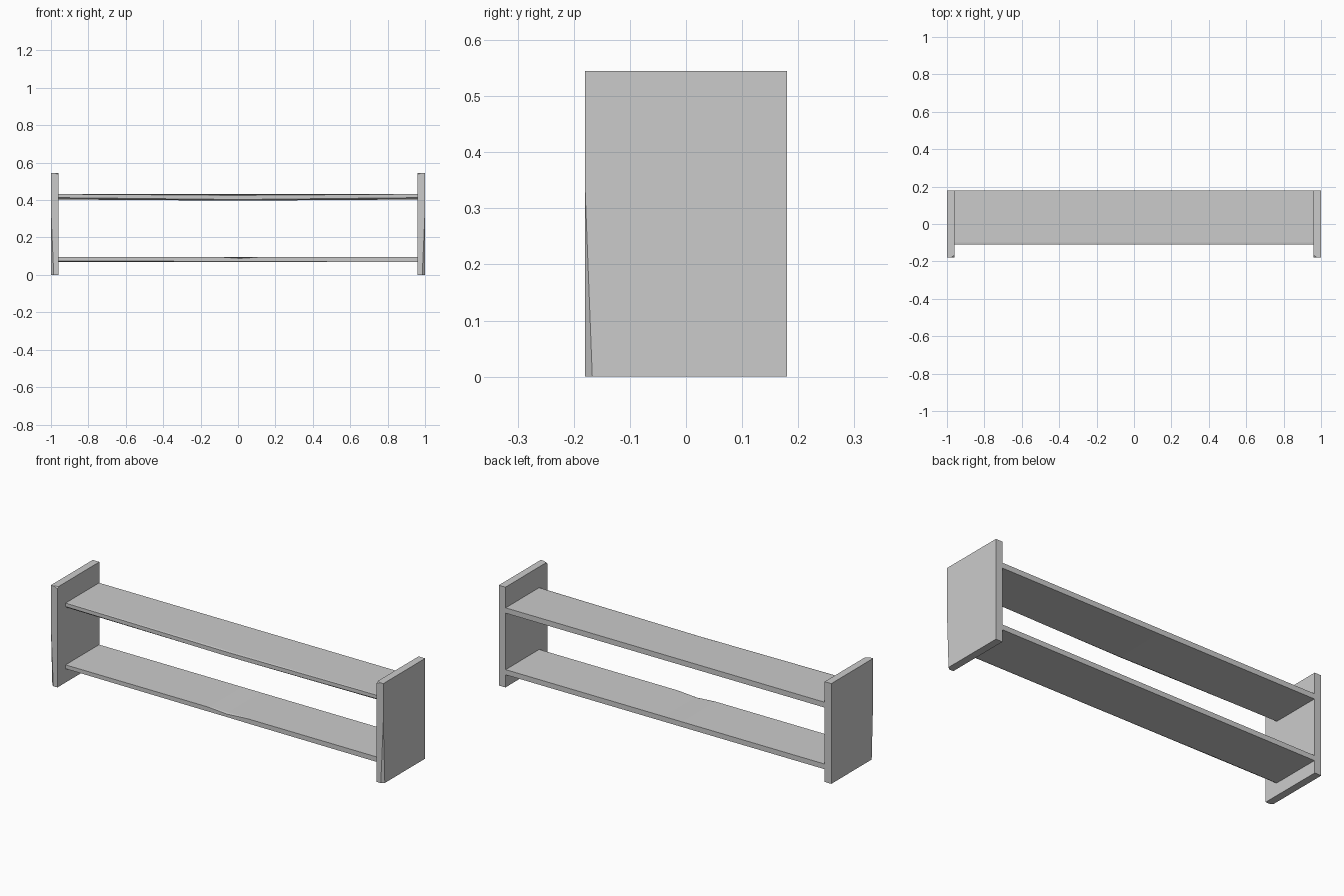
import bpy
import bmesh
from mathutils import Vector

cube = bpy.data.objects.get("Cube")
if cube:
    bpy.data.objects.remove(cube, do_unlink=True)

# One plain grey for the whole bench
grey = bpy.data.materials.new("plain grey")
grey.use_nodes = True
grey.diffuse_color = (0.6, 0.6, 0.6, 1)
bsdf = next(n for n in grey.node_tree.nodes if n.type == "BSDF_PRINCIPLED")
bsdf.inputs["Base Color"].default_value = grey.diffuse_color


def finish(name, bm):
    bmesh.ops.recalc_face_normals(bm, faces=bm.faces)
    mesh = bpy.data.meshes.new(name)
    bm.to_mesh(mesh)
    bm.free()
    mesh.materials.append(grey)
    obj = bpy.data.objects.new(name, mesh)
    bpy.context.scene.collection.objects.link(obj)
    return obj


def chip(bm, corner, a, b, c):
    """Slice off a corner along the plane through three points."""
    a, b, c = Vector(a), Vector(b), Vector(c)
    normal = (b - a).cross(c - a).normalized()
    if normal.dot(Vector(corner) - a) < 0:
        normal = -normal
    bmesh.ops.bisect_plane(bm, geom=bm.verts[:] + bm.edges[:] + bm.faces[:],
                           plane_co=a, plane_no=normal, clear_outer=True)
    edges = [e for e in bm.edges if e.is_boundary]
    bmesh.ops.holes_fill(bm, edges=edges, sides=0)


INNER, DEPTH, HEIGHT = 0.96, 0.18, 0.545


# End panels, with a long sliver off the outer front edge and a small top chip
def end_panel(name, side):
    bm = bmesh.new()
    bmesh.ops.create_cube(bm, size=1)
    for v in bm.verts:
        v.co = (INNER + (v.co.x + 0.5) * (1 - INNER),
                v.co.y * 2 * DEPTH, (v.co.z + 0.5) * HEIGHT)
    chip(bm, (1, -DEPTH, 0),
         (1, -0.167, 0), (0.985, -DEPTH, 0), (1, -DEPTH, 0.34))
    chip(bm, (INNER, -DEPTH, HEIGHT),
         (INNER, -0.167, HEIGHT), (0.98, -DEPTH, HEIGHT), (INNER, -DEPTH, 0.537))
    for v in bm.verts:
        v.co.x *= side
    finish(name, bm)


end_panel("left_end_panel", 1)
end_panel("right_end_panel", -1)


# Shelves lofted between stations: (x, front top drop, front bottom drop, bevel)
def shelf(name, bottom, top, stations):
    bm = bmesh.new()
    rings = []
    front, back = -0.11, 0.178
    for x, top_drop, low_drop, bevel in stations:
        profile = [(back, bottom), (back, top), (front + 0.01, top - top_drop * 0.5),
                   (front, top - top_drop), (front, bottom + bevel - low_drop),
                   (front + 0.012, bottom - low_drop)]
        rings.append([bm.verts.new((x, y, z)) for y, z in profile])
    for r, s in zip(rings, rings[1:]):
        for i in range(len(r)):
            j = (i + 1) % len(r)
            bm.faces.new((r[i], r[j], s[j], s[i]))
    bm.faces.new(rings[0])
    bm.faces.new(rings[-1][::-1])
    finish(name, bm)


shelf("upper_shelf", 0.403, 0.432,
      [(-INNER, 0, 0, 0.01), (0, 0.007, 0.006, 0.006), (INNER, 0, 0, 0.01)])
shelf("lower_shelf", 0.068, 0.096,
      [(-INNER, 0, 0, 0.007), (-0.1, 0, 0, 0.004), (0.01, 0.008, 0, 0.004),
       (0.13, 0, 0, 0.003), (INNER, 0, 0, 0.001)])
